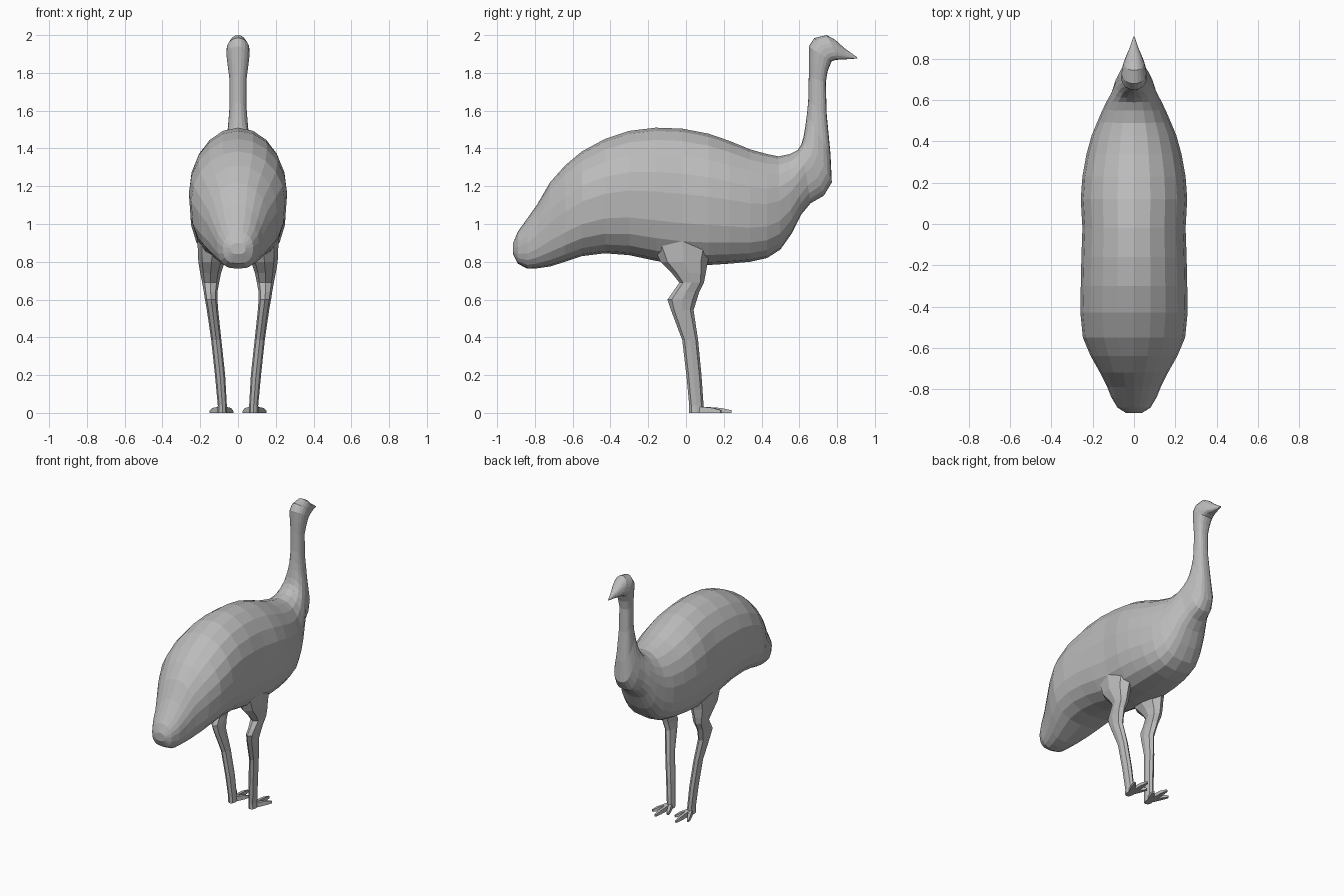
import bpy, bmesh, math
from mathutils import Vector

grey = bpy.data.materials.new("plumage grey")
grey.diffuse_color = (0.5, 0.5, 0.5, 1)


def loft(name, rings):
    """Skin a list of vertex rings and cap both ends."""
    bm = bmesh.new()
    loops = [[bm.verts.new(p) for p in ring] for ring in rings]
    n = len(loops[0])
    for a, b in zip(loops, loops[1:]):
        for i in range(n):
            j = (i + 1) % n
            bm.faces.new((a[i], a[j], b[j], b[i]))
    bm.faces.new(loops[0])
    bm.faces.new(loops[-1])
    bmesh.ops.recalc_face_normals(bm, faces=bm.faces)
    me = bpy.data.meshes.new(name)
    bm.to_mesh(me)
    bm.free()
    me.materials.append(grey)
    ob = bpy.data.objects.new(name, me)
    bpy.context.collection.objects.link(ob)
    return ob


def egg_ring(top_y, top_z, low_y, low_z, w, n=20, squash=0.75):
    """Cross-section between a spine point and a belly point, fuller below."""
    top, low = Vector((0, top_y, top_z)), Vector((0, low_y, low_z))
    mid = low.lerp(top, 0.52)
    ring = []
    for i in range(n):
        a = 2 * math.pi * i / n
        s, c = math.sin(a), math.cos(a)
        if c >= 0:
            p = mid.lerp(top, c)
        else:
            p = mid.lerp(low, abs(c) ** squash)
            s = math.copysign(abs(s) ** squash, s)
        ring.append((w * s, p.y, p.z))
    return ring


# Body: y, back height, belly height, half width
body = [
    (-.915, .90, .84, .04), (-.89, .96, .79, .08), (-.84, 1.03, .763, .11),
    (-.79, 1.10, .765, .13), (-.72, 1.22, .775, .165), (-.64, 1.31, .80, .21),
    (-.55, 1.385, .83, .248), (-.43, 1.45, .845, .26), (-.30, 1.493, .835, .258),
    (-.16, 1.51, .805, .255), (-.02, 1.505, .785, .25), (.12, 1.478, .783, .258),
    (.23, 1.44, .79, .25), (.34, 1.395, .80, .23), (.43, 1.37, .82, .205),
]
# Breast, neck, head and beak: spine y, z, throat y, z, half width
neck = [
    (.49, 1.358, .50, .865, .178), (.55, 1.37, .56, .95, .152),
    (.59, 1.39, .61, 1.05, .13), (.61, 1.42, .66, 1.11, .11),
    (.622, 1.46, .73, 1.15, .093), (.632, 1.52, .772, 1.22, .075),
    (.64, 1.58, .765, 1.37, .056), (.647, 1.65, .745, 1.58, .045),
    (.65, 1.78, .74, 1.75, .045), (.65, 1.87, .75, 1.81, .055),
    (.65, 1.94, .77, 1.86, .062), (.68, 1.985, .79, 1.868, .06),
    (.745, 2.0, .81, 1.87, .05), (.79, 1.975, .83, 1.87, .038),
    (.84, 1.93, .86, 1.873, .022), (.905, 1.884, .908, 1.876, .003),
]
rings = [egg_ring(y, t, y, b, w) for y, t, b, w in body]
rings += [egg_ring(*r) for r in neck]
loft("body_neck_and_head", rings)

# Leg: z, centre x, centre y, half width, half depth
leg = [
    (.92, .13, -.02, .085, .17), (.80, .14, -.01, .07, .125),
    (.74, .145, .015, .055, .09), (.69, .145, .03, .045, .065),
    (.64, .145, .0, .036, .07), (.60, .142, -.02, .033, .078),
    (.545, .135, -.02, .03, .06), (.386, .115, .022, .027, .042),
    (.20, .095, .042, .027, .04), (.04, .083, .055, .024, .038),
    (.0, .083, .057, .026, .04),
]
# Toe tips: x, y
toes = [(.03, .17), (.085, .24), (.145, .185)]

for side, label in ((1, "right"), (-1, "left")):
    loft(label + "_leg", [
        [(side * (x + rx * math.cos(k * math.pi / 4)), y + ry * math.sin(k * math.pi / 4), z)
         for k in range(8)] for z, x, y, rx, ry in leg])
    for k, (tx, ty) in enumerate(toes):
        start, end = Vector((.083, .06, 0)), Vector((tx, ty, 0))
        across = (end - start).normalized().cross(Vector((0, 0, 1)))
        toe = []
        for f, w, h in ((0, .017, .035), (.7, .014, .026), (1, .007, .014)):
            c = start.lerp(end, f)
            toe.append([((c.x + across.x * u * w) * side, c.y + across.y * u * w, z)
                        for u, z in ((-1, 0), (1, 0), (.7, h), (-.7, h))])
        loft(f"{label}_toe_{k + 1}", toe)
